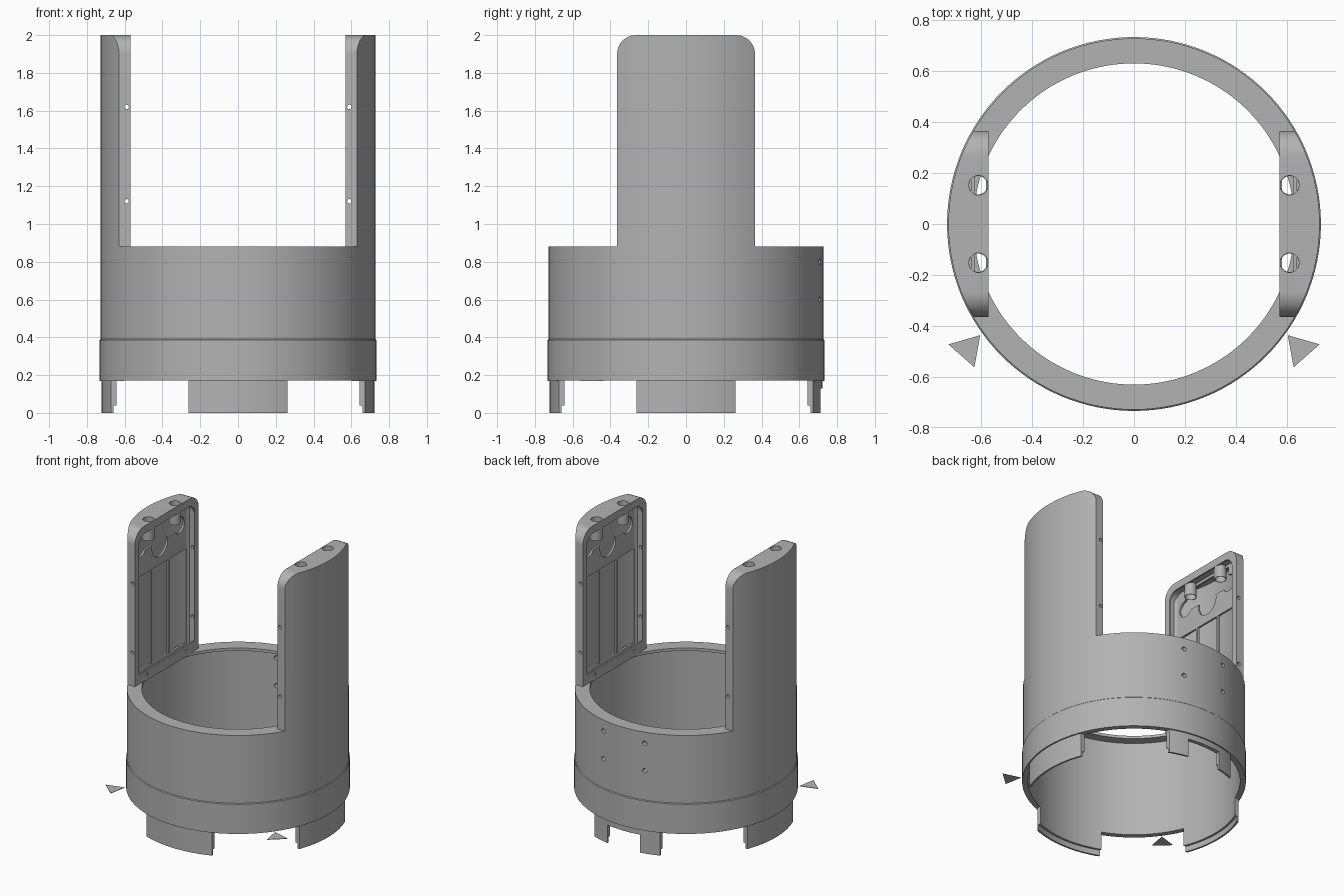
import bpy, bmesh
from math import pi, sin, cos
from mathutils import Matrix, Vector

cube = bpy.data.objects.get("Cube")
if cube:
    bpy.data.objects.remove(cube)

grey = bpy.data.materials.new("plain grey")
grey.use_nodes = True
colour = (0.45, 0.45, 0.45, 1)
grey.diffuse_color = colour
grey.node_tree.nodes["Principled BSDF"].inputs["Base Color"].default_value = colour


def make(name, bm):
    bmesh.ops.recalc_face_normals(bm, faces=bm.faces)
    mesh = bpy.data.meshes.new(name)
    bm.to_mesh(mesh)
    bm.free()
    mesh.materials.append(grey)
    ob = bpy.data.objects.new(name, mesh)
    bpy.context.collection.objects.link(ob)
    return ob


def prism(name, outline, offset):
    bm = bmesh.new()
    face = bm.faces.new([bm.verts.new(p) for p in outline])
    out = bmesh.ops.extrude_face_region(bm, geom=[face])
    verts = [v for v in out["geom"] if isinstance(v, bmesh.types.BMVert)]
    bmesh.ops.translate(bm, verts=verts, vec=offset)
    return make(name, bm)


def box(name, lo, hi):
    (x0, y0, z0), (x1, y1, z1) = lo, hi
    base = [(x0, y0, z0), (x1, y0, z0), (x1, y1, z0), (x0, y1, z0)]
    return prism(name, base, (0, 0, z1 - z0))


def cylinder(name, start, end, r, n=32):
    a, b = Vector(start), Vector(end)
    bm = bmesh.new()
    turn = (b - a).to_track_quat('Z', 'Y').to_matrix().to_4x4()
    bmesh.ops.create_cone(bm, cap_ends=True, segments=n, radius1=r, radius2=r,
                          depth=(b - a).length,
                          matrix=Matrix.Translation((a + b) / 2) @ turn)
    return make(name, bm)


def lathe(name, profile, centre=(0, 0), n=128):
    bm = bmesh.new()
    rings = []
    for i in range(n):
        a = 2 * pi * i / n
        rings.append([bm.verts.new((centre[0] + r * cos(a), centre[1] + r * sin(a), z))
                      for r, z in profile])
    m = len(profile)
    for i in range(n):
        p, q = rings[i], rings[(i + 1) % n]
        for j in range(m):
            k = (j + 1) % m
            bm.faces.new((p[j], q[j], q[k], p[k]))
    return make(name, bm)


def slab(name, x0, x1, half, z0, z1, r):
    # upright plate with rounded top corners
    pts = [(x0, -half, z0), (x0, half, z0)]
    for side, start in ((1, 0), (-1, pi / 2)):
        for i in range(13):
            a = start + pi / 2 * i / 12
            pts.append((x0, side * (half - r) + r * cos(a), z1 - r + r * sin(a)))
    return prism(name, pts, (x1 - x0, 0, 0))


def bake(ob):
    bpy.context.view_layer.update()
    graph = bpy.context.evaluated_depsgraph_get()
    mesh = bpy.data.meshes.new_from_object(ob.evaluated_get(graph))
    ob.modifiers.clear()
    ob.data = mesh


def boolean(ob, cutters, op='DIFFERENCE'):
    for c in cutters:
        mod = ob.modifiers.new("cut", 'BOOLEAN')
        mod.operation, mod.object, mod.solver = op, c, 'EXACT'
    bake(ob)
    for c in cutters:
        bpy.data.objects.remove(c)


def mirror(ob):
    ob.modifiers.new("mirror", 'MIRROR')
    bake(ob)


# Ring shell with top flange, thicker skirt and stepped lower lip
ring = lathe("ring_body", [
    (.63, .88), (.728, .88), (.728, .39), (.733, .385), (.733, .17), (.723, .17),
    (.723, 0), (.71, 0), (.71, .04), (.695, .04), (.695, .86), (.63, .86)])

# Cut the lower lip into four tabs, notch the back one, drill the back wall
tab = .262
cuts = [box("cutter", (min(sx * tab, sx), min(sy * tab, sy), -.1),
            (max(sx * tab, sx), max(sy * tab, sy), .1705))
        for sx in (-1, 1) for sy in (-1, 1)]
cuts.append(box("cutter", (-.13, .5, -.1), (.13, .9, .13)))
cuts += [cylinder("cutter", (x, .6, z), (x, .8, z), .016, 16)
         for x in (-.165, .165) for z in (.6, .8)]
boolean(ring, cuts)

# Upright arm: curved outside, flat inside, hollow with an inner window
arm = slab("side_arm", .57, .85, .365, .875, 2, .1)
boolean(arm, [cylinder("cutter", (0, 0, .7), (0, 0, 2.2), .728, 128)], 'INTERSECT')
cavity = slab("cutter", .58, .85, .325, .8, 1.95, .07)
boolean(cavity, [cylinder("cutter", (0, 0, .7), (0, 0, 2.2), .695, 128)], 'INTERSECT')
cuts = [cavity, slab("cutter", .5, .6, .318, .95, 1.945, .07)]
cuts += [cylinder("cutter", (.61, y, 1.9), (.61, y, 2.1), .038) for y in (-.152, .152)]
cuts += [cylinder("cutter", (.59, -.5, z), (.59, .5, z), .012, 16) for z in (1.12, 1.62)]
cuts += [cylinder("cutter", (.5, y, .915), (.6, y, .915), .01, 12) for y in (-.22, .22)]
boolean(arm, cuts)
mirror(arm)

# Inner panel: three tall openings and a scalloped opening above
panel = slab("arm_inner_panel", .625, .64, .33, .9, 1.955, .08)
cuts = [box("cutter", (.6, y - .095, .93), (.7, y + .095, 1.61)) for y in (-.207, 0, .207)]
boolean(panel, cuts)
boolean(panel, [box("cutter", (.6, -.22, 1.78), (.7, .22, 1.93))])
for y, z, r in ((0, 1.76, .09), (-.22, 1.81, .06), (.22, 1.81, .06)):
    boolean(panel, [cylinder("cutter", (.6, y, z), (.7, y, z), r)])
mirror(panel)

# Screw sleeves under the arm tops
sleeves = []
for label, y in (("front", -.152), ("back", .152)):
    sleeve = lathe(label + "_screw_sleeve",
                   [(.04, 1.86), (.04, 1.96), (.036, 1.96), (.036, 1.86)], (.611, y), 32)
    mirror(sleeve)
    sleeves.append(sleeve)

# Flat triangular markers beside the skirt
marker = prism("triangle_markers", [(.603, -.436, .168), (.728, -.472, .168),
                                    (.626, -.562, .168)], (0, 0, .003))
mirror(marker)

# Smooth curved walls, crisp edges
for ob in [ring, arm, panel] + sleeves:
    bpy.ops.object.select_all(action='DESELECT')
    ob.select_set(True)
    bpy.context.view_layer.objects.active = ob
    bpy.ops.object.shade_smooth_by_angle(angle=pi / 6)
